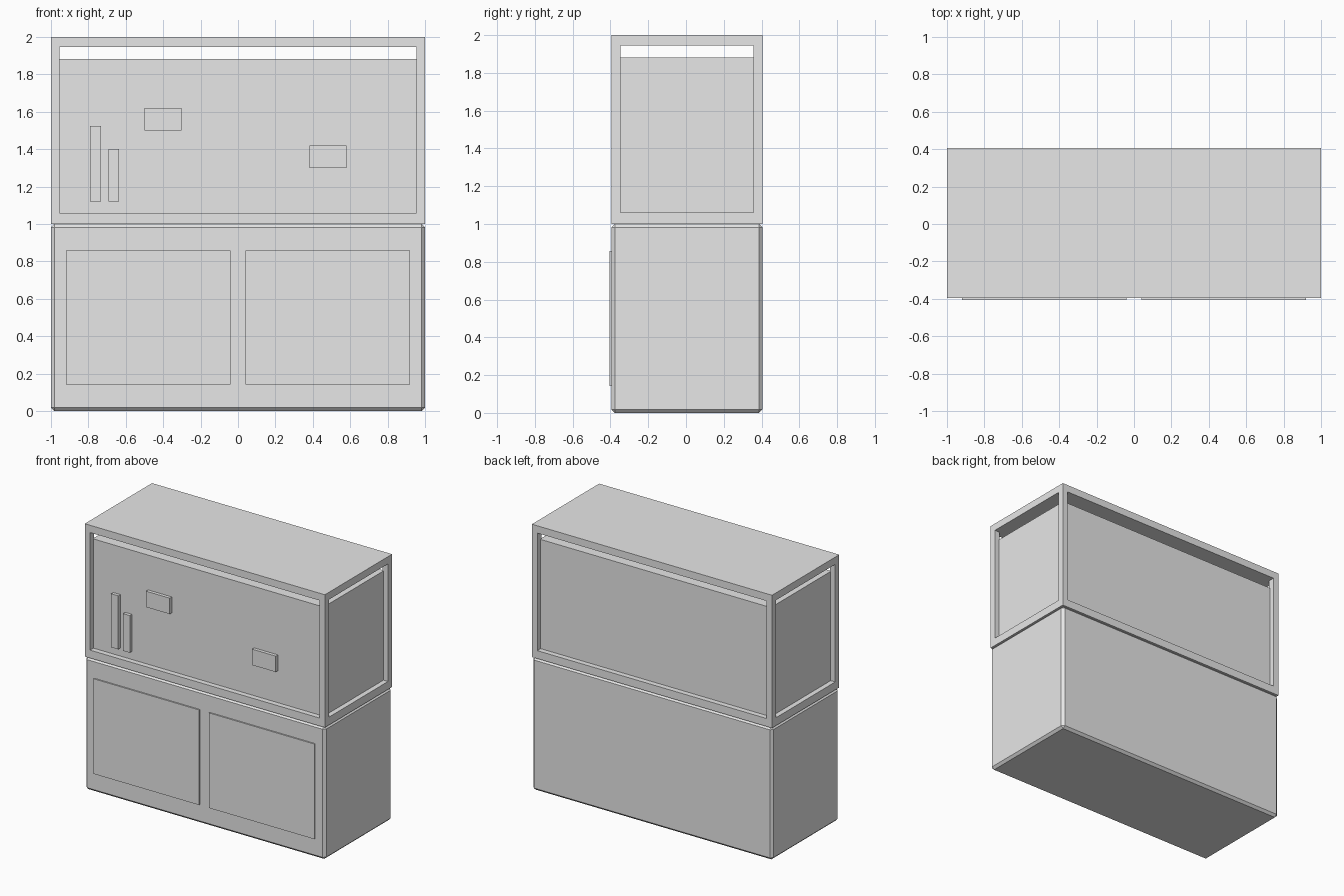
import bpy
import bmesh

if "Cube" in bpy.data.objects:
    bpy.data.objects.remove(bpy.data.objects["Cube"])

grey = bpy.data.materials.new("plain grey")
grey.diffuse_color = (0.8, 0.8, 0.8, 1.0)
grey.use_nodes = True
grey.node_tree.nodes["Principled BSDF"].inputs["Base Color"].default_value = grey.diffuse_color

YC = 0.005  # depth centre of the main body, offset by the door thickness


def box(name, x, y, z, chamfer=0.0):
    """Box from (min, max) ranges, with optional flat chamfered edges."""
    bm = bmesh.new()
    bmesh.ops.create_cube(bm, size=1)
    for v in bm.verts:
        v.co = [r[0] if c < 0 else r[1] for c, r in zip(v.co, (x, y, z))]
    mesh = bpy.data.meshes.new(name)
    bm.to_mesh(mesh)
    bm.free()
    mesh.materials.append(grey)
    obj = bpy.data.objects.new(name, mesh)
    bpy.context.collection.objects.link(obj)
    if chamfer:
        mod = obj.modifiers.new("chamfer", "BEVEL")
        mod.width = chamfer
        mod.segments = 1
    return obj


# Cabinet with chamfered edges
full_y = (YC - 0.4, YC + 0.4)
box("cabinet", (-1, 1), full_y, (0, 1), 0.018)

# Pair of thin doors
for side, name in ((-1, "left_door"), (1, "right_door")):
    xs = sorted((side * 0.04, side * 0.92))
    box(name, xs, (-0.405, -0.385), (0.142, 0.858))

# Tank frame: base, lid and four corner posts
box("tank_base", (-1, 1), full_y, (1.0, 1.06))
box("tank_lid", (-1, 1), full_y, (1.945, 2.0))
for sx in (-1, 1):
    for sy in (-1, 1):
        box("corner_post", sorted((sx * 0.955, sx)),
            sorted((YC + sy * 0.352, YC + sy * 0.4)), (1.06, 1.945))

# Water block, set back inside the frame openings
box("water", (-0.962, 0.962), (YC - 0.36, YC + 0.36), (1.05, 1.882))

# Fittings standing slightly out of the front of the water
fittings = {
    "tall_tube": (-0.79, -0.732, 1.12, 1.523),
    "short_tube": (-0.692, -0.635, 1.12, 1.40),
    "upper_block": (-0.50, -0.303, 1.50, 1.62),
    "lower_block": (0.383, 0.58, 1.30, 1.42),
}
for name, (x0, x1, z0, z1) in fittings.items():
    box(name, (x0, x1), (YC - 0.385, YC - 0.33), (z0, z1))
